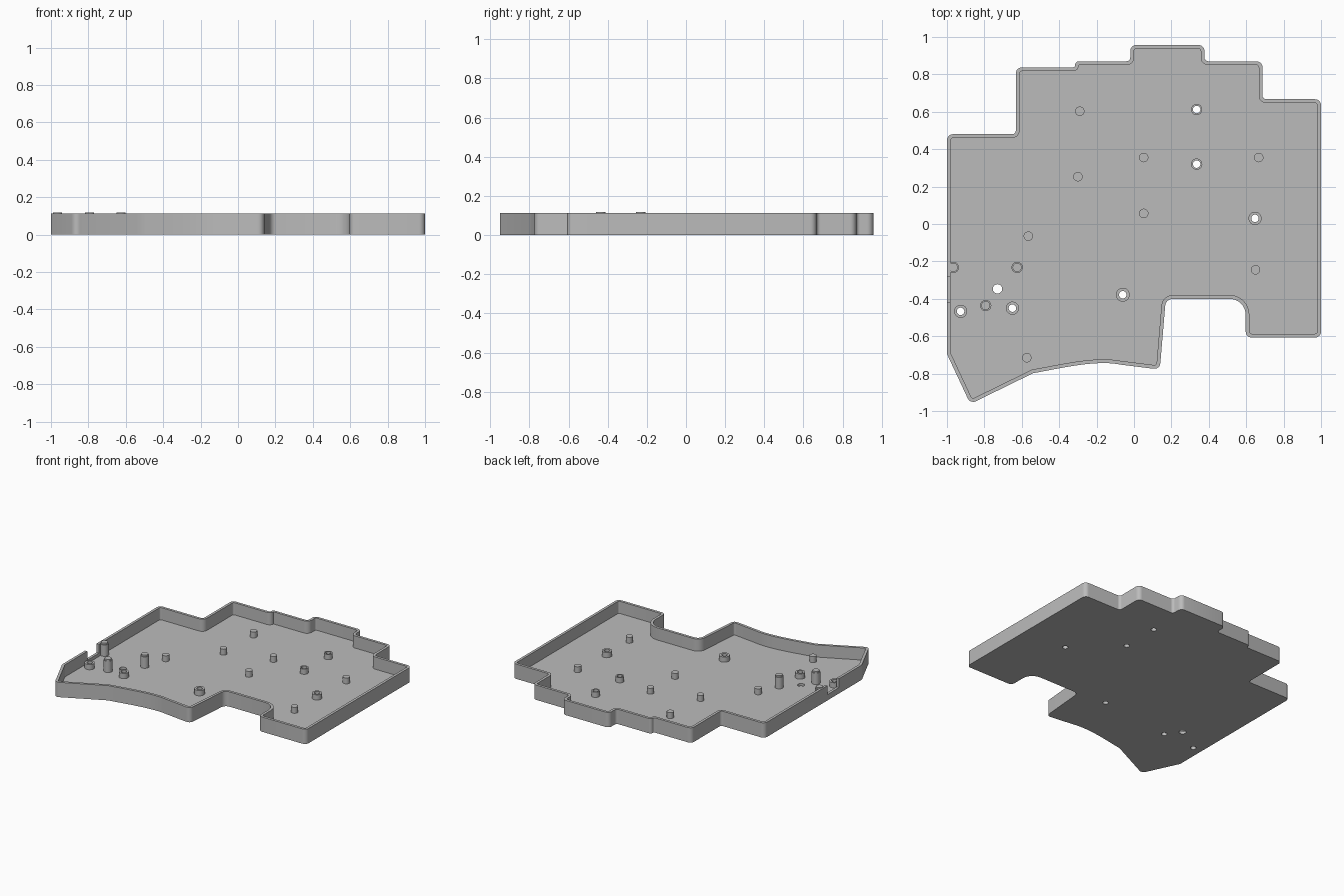
import bpy, bmesh, math
from mathutils import Vector

cube = bpy.data.objects.get("Cube")
if cube:
    bpy.data.objects.remove(cube)

HEIGHT, FLOOR, WALL = 0.113, 0.02, 0.02

grey = bpy.data.materials.new("plain_grey")
grey.use_nodes = True
COLOUR = (0.5, 0.5, 0.5, 1)
grey.diffuse_color = COLOUR
grey.node_tree.nodes["Principled BSDF"].inputs["Base Color"].default_value = COLOUR


def make_object(name, bm):
    bmesh.ops.recalc_face_normals(bm, faces=bm.faces)
    mesh = bpy.data.meshes.new(name)
    bm.to_mesh(mesh)
    bm.free()
    mesh.materials.append(grey)
    obj = bpy.data.objects.new(name, mesh)
    bpy.context.collection.objects.link(obj)
    return obj


def smooth(obj):
    bpy.ops.object.select_all(action='DESELECT')
    obj.select_set(True)
    bpy.context.view_layer.objects.active = obj
    bpy.ops.object.shade_smooth_by_angle(angle=math.radians(35))


def rounded(corners, steps=6):
    """Replace each (x, y, radius) corner by a tangent arc."""
    out = []
    for i, (x, y, r) in enumerate(corners):
        p = Vector((x, y))
        if r == 0:
            out.append(p)
            continue
        a = (Vector(corners[i - 1][:2]) - p).normalized()
        b = (Vector(corners[(i + 1) % len(corners)][:2]) - p).normalized()
        half = a.angle(b) / 2
        centre = p + (a + b).normalized() * (r / math.sin(half))
        start = p + a * (r / math.tan(half)) - centre
        end = p + b * (r / math.tan(half)) - centre
        sweep = start.angle_signed(end)
        for k in range(steps + 1):
            t = -sweep * k / steps
            c, s = math.cos(t), math.sin(t)
            out.append(centre + Vector((c * start.x - s * start.y, s * start.x + c * start.y)))
    return out


def inset(loop, d):
    """Mitred inward offset of a clockwise loop."""
    out = []
    for i, p in enumerate(loop):
        e1 = (p - loop[i - 1]).normalized()
        e2 = (loop[(i + 1) % len(loop)] - p).normalized()
        n1, n2 = Vector((e1.y, -e1.x)), Vector((e2.y, -e2.x))
        out.append(p + (n1 + n2) * (d / (1 + n1.dot(n2))))
    return out


def lathe(name, x, y, profile, segments=32):
    """Turned part; a zero radius closes the end."""
    bm = bmesh.new()
    vs = [bm.verts.new((x + r, y, z)) for r, z in profile]
    es = [bm.edges.new(pair) for pair in zip(vs, vs[1:])]
    bmesh.ops.spin(bm, geom=vs + es, cent=(x, y, 0), axis=(0, 0, 1),
                   angle=2 * math.pi, steps=segments)
    bmesh.ops.remove_doubles(bm, verts=bm.verts, dist=1e-5)
    obj = make_object(name, bm)
    smooth(obj)
    return obj


# Tray outline, clockwise from the left rear corner
R = 0.032
outline = [
    (-1, 0.48, R), (-0.632, 0.48, 0.02), (-0.632, 0.837, R), (-0.315, 0.837, 0.012),
    (-0.315, 0.87, 0.02), (-0.02, 0.87, 0.02), (-0.02, 0.957, R), (0.377, 0.957, R),
    (0.377, 0.87, 0.02), (0.687, 0.87, R), (0.687, 0.667, 0.02), (1, 0.667, R),
    (1, -0.607, R), (0.597, -0.607, R), (0.597, -0.4, 0.085), (0.17, -0.4, 0.04),
    (0.138, -0.778, R)]

# Curved front edge
ends = [Vector(p) for p in ((-0.07, -0.752), (-0.2, -0.726), (-0.36, -0.765), (-0.54, -0.798))]
for k in range(13):
    t = k / 12
    p = (ends[0] * (1 - t) ** 3 + ends[1] * 3 * t * (1 - t) ** 2
         + ends[2] * 3 * t * t * (1 - t) + ends[3] * t ** 3)
    outline.append((p.x, p.y, 0))
outline += [(-0.875, -0.962, R), (-1, -0.695, R)]

outer = rounded(outline)
inner = inset(outer, WALL)

# Tray: bottom, outer wall, rim, inner wall, floor
bm = bmesh.new()
rings = [[bm.verts.new((p.x, p.y, z)) for p in loop] for loop, z in
         ((outer, 0), (outer, HEIGHT), (inner, HEIGHT), (inner, FLOOR))]
for low, high in zip(rings, rings[1:]):
    for i in range(len(low)):
        bm.faces.new((low[i - 1], low[i], high[i], high[i - 1]))
bm.faces.new(rings[0])
bm.faces.new(rings[-1])
tray = make_object("tray", bm)

# Screw holes through the floor and a cable notch in the left-hand wall
bosses = [(0.335, 0.612, 0.03), (0.335, 0.32, 0.03), (0.647, 0.03, 0.035),
          (-0.06, -0.378, 0.037), (-0.927, -0.467, 0.035), (-0.65, -0.45, 0.035)]
plain_hole = (-0.73, -0.347)
bm = bmesh.new()
for x, y in [b[:2] for b in bosses] + [plain_hole]:
    radius = 0.025 if (x, y) == plain_hole else 0.02
    made = bmesh.ops.create_cone(bm, cap_ends=True, segments=32, radius1=radius,
                                 radius2=radius, depth=0.1)
    bmesh.ops.translate(bm, verts=made["verts"], vec=(x, y, 0.01))
made = bmesh.ops.create_cube(bm, size=1)
bmesh.ops.scale(bm, verts=made["verts"], vec=(0.07, 0.14, 0.12))
bmesh.ops.translate(bm, verts=made["verts"], vec=(-1, -0.35, 0.045 + 0.06))
cutter = make_object("hole_cutter", bm)
cutter.hide_render = True

cut = tray.modifiers.new("holes", 'BOOLEAN')
cut.operation, cut.solver, cut.object = 'DIFFERENCE', 'EXACT', cutter
bpy.context.view_layer.objects.active = tray
bpy.ops.object.modifier_apply(modifier=cut.name)
bpy.data.objects.remove(cutter)
smooth(tray)

# Hollow screw bosses
BASE = FLOOR - 0.005
for x, y, r in bosses:
    lathe("screw_boss", x, y, [(r, BASE), (r, 0.06), (0.02, 0.06), (0.02, BASE), (r, BASE)])

# Solid support pegs
for x, y in ((-0.29, 0.603), (-0.3, 0.253), (0.052, 0.355), (0.052, 0.057), (0.667, 0.355),
             (0.65, -0.245), (-0.565, -0.065), (-0.573, -0.715)):
    lathe("support_peg", x, y, [(0, BASE), (0.025, BASE), (0.025, 0.065), (0, 0.065)])

# Tall stepped posts
for x, y in ((-0.966, -0.232), (-0.625, -0.232), (-0.793, -0.436)):
    lathe("tall_post", x, y, [(0, BASE), (0.03, BASE), (0.03, 0.107), (0.024, 0.107),
                              (0.024, 0.118), (0, 0.118)])
